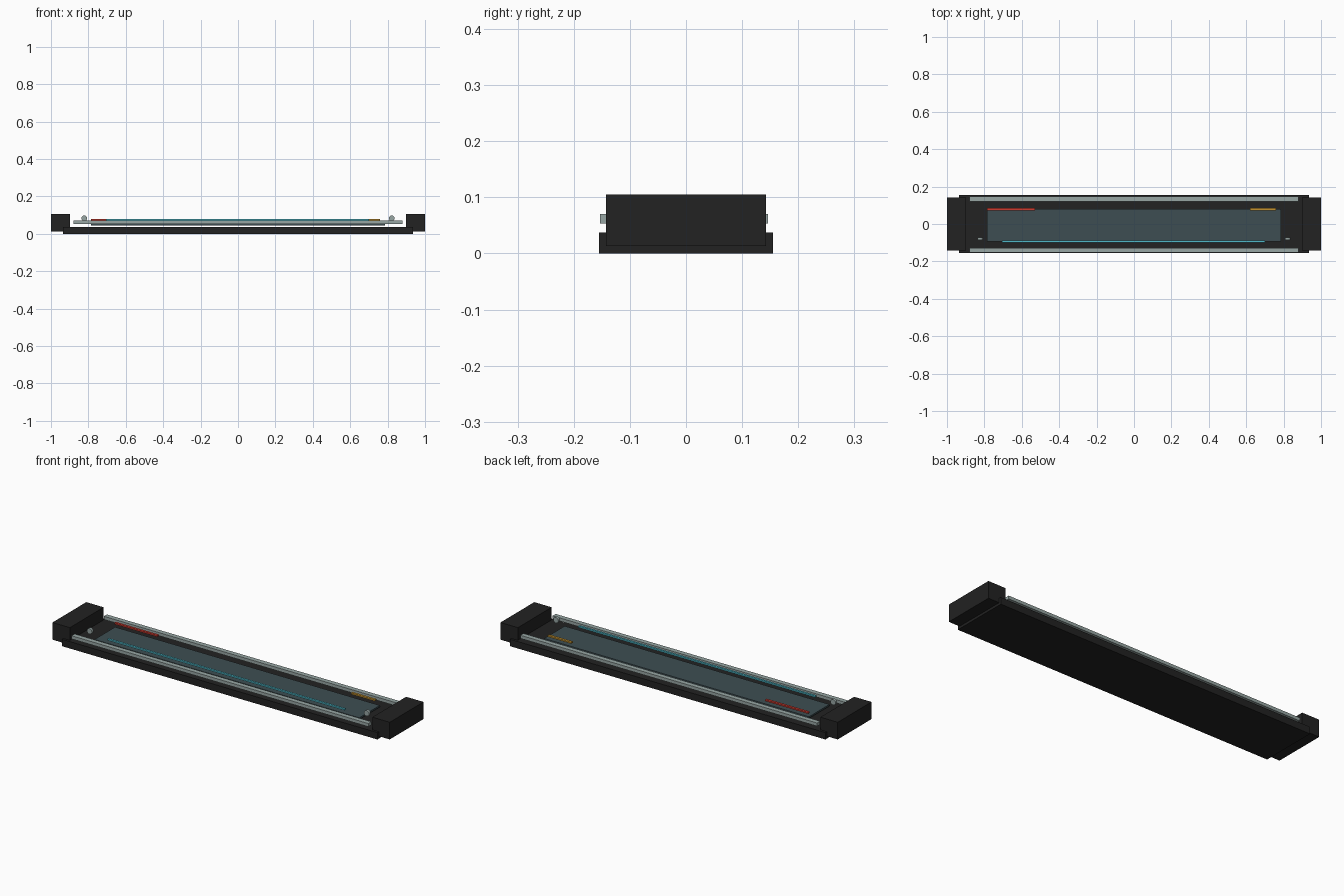
import bpy
import bmesh
from math import radians
from mathutils import Matrix

cube = bpy.data.objects.get("Cube")
if cube:
    bpy.data.objects.remove(cube, do_unlink=True)


def material(name, r, g, b):
    mat = bpy.data.materials.new(name)
    mat.use_nodes = True
    mat.diffuse_color = (r, g, b, 1)
    mat.node_tree.nodes["Principled BSDF"].inputs["Base Color"].default_value = (r, g, b, 1)
    return mat


black = material("housing black", 0.016, 0.016, 0.016)
steel = material("rail grey", 0.31, 0.38, 0.37)
glass = material("panel teal", 0.048, 0.076, 0.085)
red = material("red", 0.62, 0.045, 0.03)
cyan = material("cyan", 0.08, 0.5, 0.6)
amber = material("amber", 0.55, 0.29, 0.03)


def finish(name, bm, mat):
    mesh = bpy.data.meshes.new(name)
    bm.to_mesh(mesh)
    bm.free()
    mesh.materials.append(mat)
    obj = bpy.data.objects.new(name, mesh)
    bpy.context.collection.objects.link(obj)
    return obj


def box(name, mat, xs, ys, zs):
    """Axis-aligned box from its (min, max) span on each axis."""
    spans = (xs, ys, zs)
    centre = [(a + b) / 2 for a, b in spans]
    size = [b - a for a, b in spans]
    bm = bmesh.new()
    bmesh.ops.create_cube(bm, size=1, matrix=Matrix.Translation(centre) @ Matrix.Diagonal((*size, 1)))
    return finish(name, bm, mat)


# Long base tray
box("base", black, (-0.935, 0.935), (-0.155, 0.155), (0, 0.037))

# Recessed display panel
box("display_panel", glass, (-0.785, 0.785), (-0.094, 0.08), (0.044, 0.053))

# Long side rails
for name, y in (("front_rail", -0.14), ("back_rail", 0.133)):
    box(name, steel, (-0.88, 0.88), (y - 0.013, y + 0.013), (0.053, 0.07))

# Coloured indicator strips
strip_height = (0.071, 0.079)
box("red_strip", red, (-0.785, -0.53), (0.073, 0.086), strip_height)
box("amber_strip", amber, (0.62, 0.76), (0.073, 0.086), strip_height)
box("cyan_strip", cyan, (-0.705, 0.7), (-0.098, -0.087), strip_height)

# End caps and round studs, mirrored left and right
for side, s in (("left", 1), ("right", -1)):
    box(side + "_end_cap", black, sorted((s * 0.897, s)), (-0.143, 0.143), (0.013, 0.105))
    bm = bmesh.new()
    bmesh.ops.create_cone(
        bm, cap_ends=True, segments=16, radius1=0.015, radius2=0.015, depth=0.014,
        matrix=Matrix.Translation((s * 0.822, -0.078, 0.083)) @ Matrix.Rotation(radians(90), 4, "X"))
    stud = finish(side + "_stud", bm, steel)
    bpy.ops.object.select_all(action="DESELECT")
    stud.select_set(True)
    bpy.context.view_layer.objects.active = stud
    bpy.ops.object.shade_smooth_by_angle(angle=radians(35))
